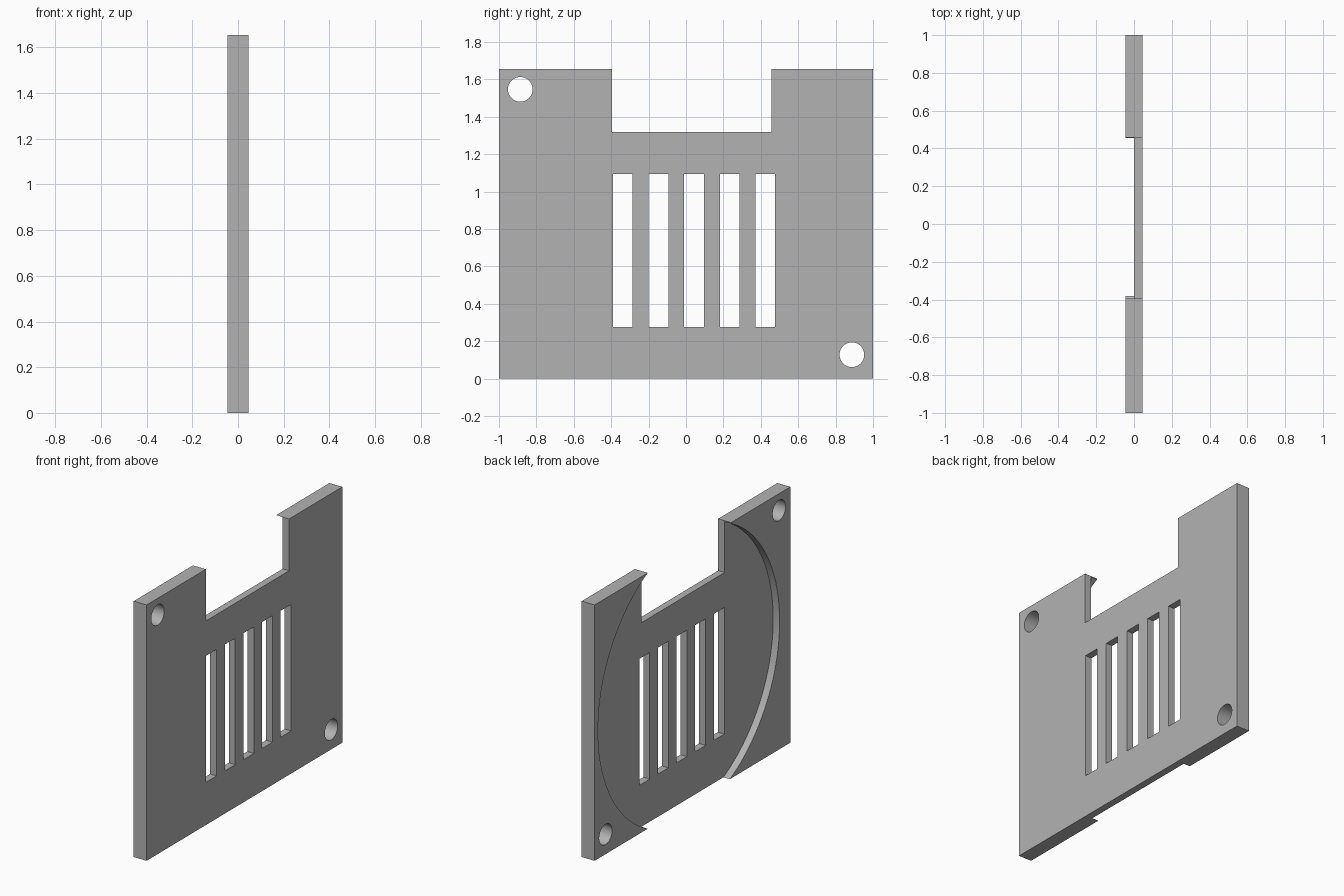
import bpy
from math import pi, radians

if "Cube" in bpy.data.objects:
    bpy.data.objects.remove(bpy.data.objects["Cube"])

HEIGHT = 1.655
THICK = 0.092

grey = bpy.data.materials.new("plain grey")
grey.use_nodes = True
colour = (0.45, 0.45, 0.45, 1)
grey.diffuse_color = colour
grey.node_tree.nodes["Principled BSDF"].inputs["Base Color"].default_value = colour


def box(name, x, y, z):
    """Box from (low, high) ranges on each axis."""
    ranges = (x, y, z)
    bpy.ops.mesh.primitive_cube_add(size=1, location=[(a + b) / 2 for a, b in ranges])
    ob = bpy.context.object
    ob.name = name
    ob.scale = [b - a for a, b in ranges]
    bpy.ops.object.transform_apply(location=True, rotation=True, scale=True)
    return ob


def disc(name, x, y, z, radius, sides):
    """Cylinder lying along x."""
    bpy.ops.mesh.primitive_cylinder_add(
        vertices=sides, radius=radius, depth=x[1] - x[0],
        location=((x[0] + x[1]) / 2, y, z), rotation=(0, pi / 2, 0))
    ob = bpy.context.object
    ob.name = name
    bpy.ops.object.transform_apply(location=True, rotation=True, scale=True)
    return ob


# Main plate
plate = box("vented_plate", (-THICK / 2, THICK / 2), (-1, 1), (0, HEIGHT))
plate.data.materials.append(grey)

through = (-0.2, 0.2)
cutters = []

# Round recess on the inner side, running off the top and bottom edges
cutters.append(disc("recess_cutter", (-0.2, 0), 0.037, HEIGHT / 2, 0.928, 128))

# Notch in the top edge
cutters.append(box("notch_cutter", through, (-0.395, 0.457), (1.32, 2)))

# Five vent slots
for i in range(5):
    y = -0.338 + i * 0.1905
    cutters.append(box("slot_cutter", through, (y - 0.053, y + 0.053), (0.276, 1.094)))

# Screw holes in opposite corners
for y, z in ((-0.886, 1.547), (0.887, 0.128)):
    cutters.append(disc("hole_cutter", through, y, z, 0.066, 48))

# Cut everything out of the plate
bpy.ops.object.select_all(action="DESELECT")
plate.select_set(True)
bpy.context.view_layer.objects.active = plate
for cutter in cutters:
    cutter.hide_render = True
    mod = plate.modifiers.new("cut", "BOOLEAN")
    mod.operation = "DIFFERENCE"
    mod.solver = "EXACT"
    mod.object = cutter
    bpy.ops.object.modifier_apply(modifier=mod.name)
    bpy.data.objects.remove(cutter)

# Smooth round walls, crisp edges
bpy.ops.object.shade_smooth_by_angle(angle=radians(30))
